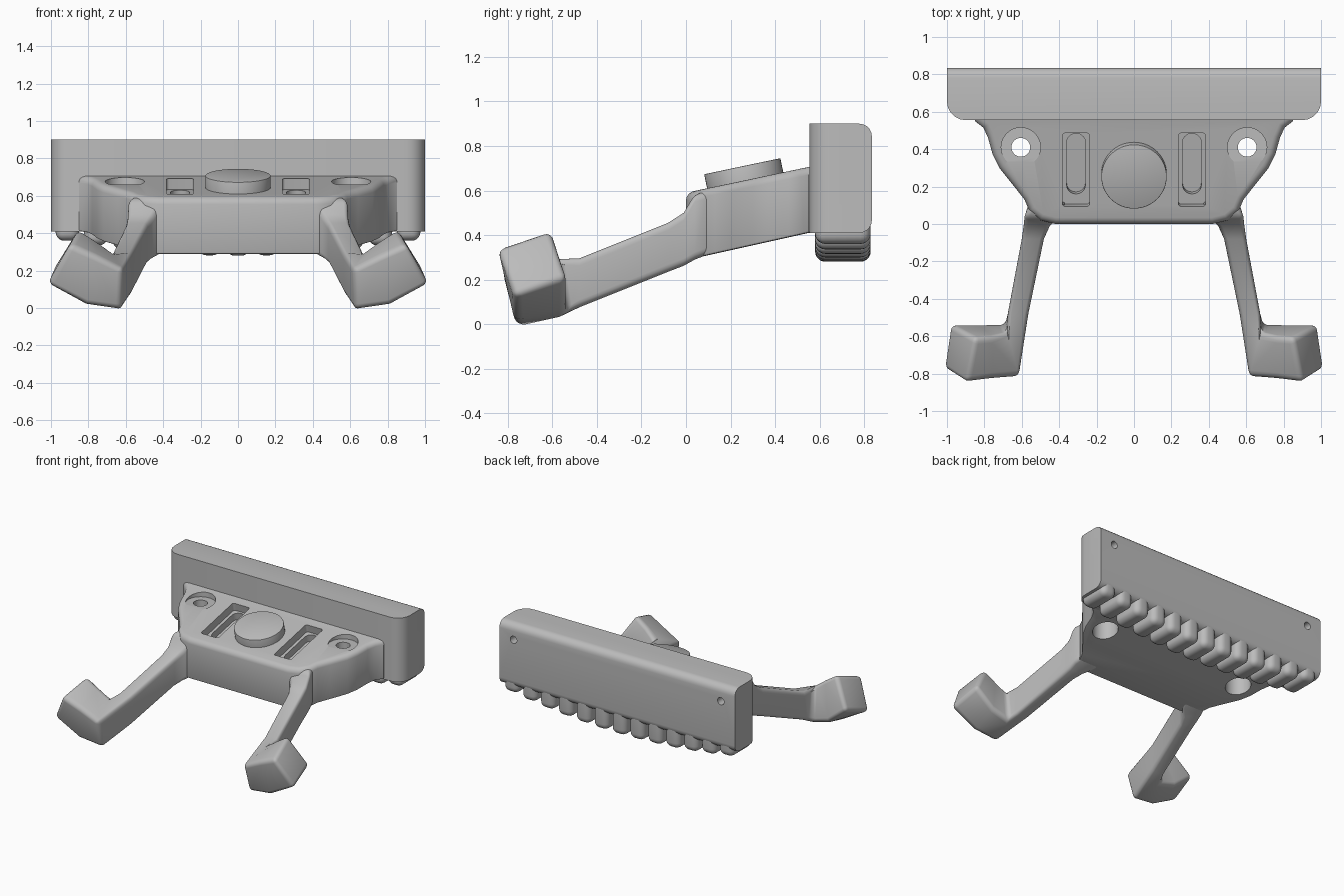
import bpy, bmesh, math
from mathutils import Vector, Matrix

cube = bpy.data.objects.get("Cube")
if cube:
    bpy.data.objects.remove(cube, do_unlink=True)

TILT = math.atan(0.21)
grey = bpy.data.materials.new("plain_grey")
grey.use_nodes = True
GREY = (0.5, 0.5, 0.5, 1)
grey.diffuse_color = GREY
for node in grey.node_tree.nodes:
    if node.type == 'BSDF_PRINCIPLED':
        node.inputs["Base Color"].default_value = GREY
        node.inputs["Roughness"].default_value = 0.6


def finish(name, bm):
    bmesh.ops.recalc_face_normals(bm, faces=bm.faces[:])
    mesh = bpy.data.meshes.new(name)
    bm.to_mesh(mesh)
    bm.free()
    mesh.materials.append(grey)
    ob = bpy.data.objects.new(name, mesh)
    bpy.context.collection.objects.link(ob)
    return ob


def activate(ob):
    bpy.ops.object.select_all(action='DESELECT')
    ob.select_set(True)
    bpy.context.view_layer.objects.active = ob


def smooth(ob):
    activate(ob)
    bpy.ops.object.shade_smooth_by_angle(angle=math.radians(35))


def bevel(bm, rule, width, segments=5):
    """Round the edges whose midpoint and direction satisfy the rule."""
    edges = []
    for e in bm.edges:
        a, b = e.verts[0].co, e.verts[1].co
        if rule((a + b) / 2, (b - a).normalized()):
            edges.append(e)
    bmesh.ops.bevel(bm, geom=edges, offset=width, offset_type='OFFSET',
                    segments=segments, profile=0.5, affect='EDGES')


def block(name, loc, size, rounds=(), tilt=0):
    bm = bmesh.new()
    bmesh.ops.create_cube(bm, size=1)
    bmesh.ops.scale(bm, vec=size, verts=bm.verts)
    for rule, width in rounds:
        bevel(bm, rule, width)
    bm.transform(Matrix.Translation(loc) @ Matrix.Rotation(tilt, 4, 'X'))
    return finish(name, bm)


def cylinder(name, loc, radius, depth, rot=0, rim=0):
    bm = bmesh.new()
    bmesh.ops.create_cone(bm, cap_ends=True, segments=48, radius1=radius,
                          radius2=radius, depth=depth)
    if rim:
        bevel(bm, lambda m, d: m.z > 0 and abs(d.z) < 0.1, rim, 2)
    bm.transform(Matrix.Translation(loc) @ Matrix.Rotation(rot, 4, 'X'))
    return finish(name, bm)


def cut(ob, cutter):
    mod = ob.modifiers.new("cut", 'BOOLEAN')
    mod.operation, mod.solver, mod.object = 'DIFFERENCE', 'EXACT', cutter
    activate(ob)
    bpy.ops.object.modifier_apply(modifier=mod.name)
    bpy.data.objects.remove(cutter, do_unlink=True)


def top_z(y):
    return 0.59 + 0.21 * y


def bottom_z(y):
    return 0.287 + 0.222 * y


upright = lambda m, d: abs(d.z) > 0.9

# Rear bar with rounded front corners and rounded back edges
bar = block("rear_bar", (0, 0.695, 0.655), (2, 0.28, 0.49), [
    (lambda m, d: abs(d.z) > 0.9 and m.y < 0, 0.1),
    (lambda m, d: abs(d.x) > 0.9 and m.y > 0, 0.055)])
for side in (-1, 1):
    cut(bar, cylinder("pin_cutter", (side * 0.88, 0.82, 0.78), 0.028, 0.16, math.pi / 2))
smooth(bar)

# Body: plan outline extruded between two sloping planes
half = [(0.42, 0), (0.5, 0.02), (0.56, 0.07), (0.585, 0.13), (0.64, 0.2),
        (0.72, 0.3), (0.755, 0.37), (0.78, 0.46), (0.805, 0.515),
        (0.85, 0.55), (0.86, 0.6)]
outline = half + [(-x, y) for x, y in reversed(half)]
bm = bmesh.new()
low = [bm.verts.new((x, y, bottom_z(y))) for x, y in outline]
high = [bm.verts.new((x, y, top_z(y))) for x, y in outline]
bm.faces.new(low[::-1])
bm.faces.new(high)
for i in range(len(outline)):
    j = (i + 1) % len(outline)
    bm.faces.new((low[i], low[j], high[j], high[i]))
bmesh.ops.recalc_face_normals(bm, faces=bm.faces[:])
bevel(bm, lambda m, d: m.z > top_z(m.y) - 0.01 and m.y < 0.59, 0.035)
bevel(bm, lambda m, d: m.z < bottom_z(m.y) + 0.01 and m.y < 0.59, 0.012, 2)
body = finish("body", bm)

# Screw holes, with a shallow seat above and a counterbore below, and slots
for side in (-1, 1):
    x = side * 0.605
    cut(body, cylinder("hole_cutter", (x, 0.41, 0.5), 0.05, 0.8))
    cut(body, cylinder("seat_cutter", (x, 0.41, 0.75), 0.105, 0.18))
    cut(body, cylinder("bore_cutter", (x, 0.41, 0.38), 0.09, 0.24))
    x = side * 0.31
    cut(body, block("pocket_cutter", (x, 0.29, top_z(0.29)), (0.145, 0.4, 0.12),
                    [(upright, 0.015)], TILT))
    cut(body, block("slot_cutter", (x, 0.32, top_z(0.32) - 0.05), (0.1, 0.33, 0.13),
                    [(upright, 0.048)], TILT))
smooth(body)

# Round button on the sloping top
smooth(cylinder("round_button", (0, 0.262, 0.665), 0.175, 0.09, TILT, 0.004))

# Row of rounded teeth under the bar, shallower towards the ends
for i in range(-6, 7):
    x = i * 0.152
    z = 0.28 + 0.08 * (x / 0.912) ** 2
    tooth = block("tooth_%d" % (i + 7), (x, 0.705, (z + 0.46) / 2),
                  (0.126, 0.25, 0.46 - z),
                  [(lambda m, d: m.z < 0 or abs(d.z) > 0.9, 0.046)])
    smooth(tooth)


# Legs with turned-out feet, lofted through four-cornered sections
def straight(y, inner, outer, low, high):
    return [(inner, y, low), (inner, y, high), (outer, y, high), (outer, y, low)]


sections = [
    straight(0.12, 0.36, 0.56, 0.32, 0.6),
    straight(0.04, 0.4, 0.585, 0.29, 0.585),
    straight(-0.01, 0.45, 0.59, 0.262, 0.5),
    straight(-0.08, 0.482, 0.6, 0.235, 0.455),
    straight(-0.48, 0.565, 0.675, 0.075, 0.295),
    [(0.625, -0.76, -0.01), (0.615, -0.82, 0.21), (0.675, -0.58, 0.3), (0.695, -0.535, 0.04)],
    [(0.81, -0.77, 0.015), (0.76, -0.83, 0.28), (0.76, -0.6, 0.365), (0.83, -0.535, 0.08)],
    [(1.02, -0.77, 0.125), (0.9, -0.85, 0.34), (0.85, -0.61, 0.425), (0.985, -0.535, 0.21)],
]
for side, label in ((1, "left"), (-1, "right")):
    bm = bmesh.new()
    rings = [[bm.verts.new((side * x, y, z)) for x, y, z in s] for s in sections]
    for a, b in zip(rings, rings[1:]):
        for k in range(4):
            n = (k + 1) % 4
            bm.faces.new((a[k], a[n], b[n], b[k]))
    bm.faces.new(rings[0])
    bm.faces.new(rings[-1][::-1])
    leg = finish(label + "_leg_and_foot", bm)
    mod = leg.modifiers.new("round", 'BEVEL')
    mod.width, mod.segments = 0.03, 4
    mod.limit_method, mod.angle_limit = 'ANGLE', math.radians(35)
    activate(leg)
    bpy.ops.object.modifier_apply(modifier=mod.name)
    smooth(leg)
